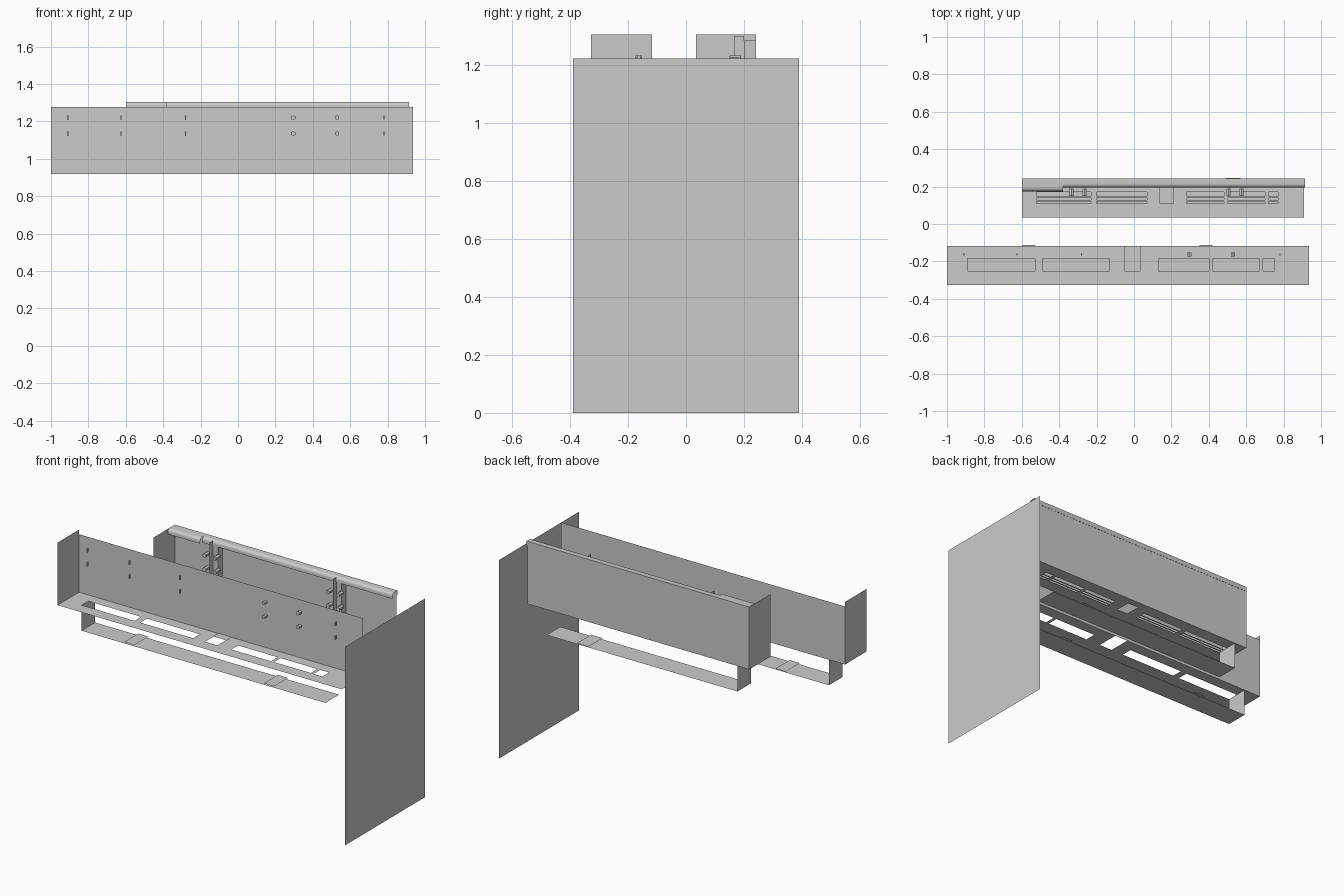
import bpy
import bmesh
import math
from mathutils import Matrix

cube = bpy.data.objects.get("Cube")
if cube:
    bpy.data.objects.remove(cube, do_unlink=True)


def finish(name, bm, smooth=False):
    bmesh.ops.remove_doubles(bm, verts=bm.verts, dist=0.0001)
    mesh = bpy.data.meshes.new(name)
    bm.to_mesh(mesh)
    bm.free()
    obj = bpy.data.objects.new(name, mesh)
    bpy.context.collection.objects.link(obj)
    if smooth:
        for poly in mesh.polygons:
            poly.use_smooth = True
    return obj


def quad(bm, *corners):
    bm.faces.new([bm.verts.new(c) for c in corners])


def wall_x(bm, x, y0, y1, z0, z1):
    quad(bm, (x, y0, z0), (x, y1, z0), (x, y1, z1), (x, y0, z1))


def wall_y(bm, y, x0, x1, z0, z1):
    quad(bm, (x0, y, z0), (x1, y, z0), (x1, y, z1), (x0, y, z1))


def floor(bm, z, x0, x1, y0, y1, holes=()):
    """Flat sheet split at the hole edges, leaving the holes open."""
    xs = sorted({x0, x1, *(v for h in holes for v in h[:2])})
    ys = sorted({y0, y1, *(v for h in holes for v in h[2:])})
    for xa, xb in zip(xs, xs[1:]):
        for ya, yb in zip(ys, ys[1:]):
            cx, cy = (xa + xb) / 2, (ya + yb) / 2
            if not any(h[0] < cx < h[1] and h[2] < cy < h[3] for h in holes):
                quad(bm, (xa, ya, z), (xb, ya, z), (xb, yb, z), (xa, yb, z))


def box(bm, x0, x1, y0, y1, z0, z1):
    mat = Matrix.Translation(((x0 + x1) / 2, (y0 + y1) / 2, (z0 + z1) / 2))
    mat = mat @ Matrix.Diagonal((x1 - x0, y1 - y0, z1 - z0, 1))
    bmesh.ops.create_cube(bm, size=1, matrix=mat)


def bolt(bm, x, y, z, radius, depth):
    mat = Matrix.Translation((x, y, z)) @ Matrix.Rotation(math.pi / 2, 4, 'X')
    bmesh.ops.create_cone(bm, cap_ends=True, segments=6, radius1=radius,
                          radius2=radius, depth=depth, matrix=mat)


SHELF_Z, WALL_TOP, TOP, STRIP_Z = 0.92, 1.277, 1.305, 0.763


def channel(name, x0, x1, y0, y1, holes):
    """Shelf with a tall back wall and a left-hand end plate."""
    bm = bmesh.new()
    floor(bm, SHELF_Z, x0, x1, y0, y1, holes)
    wall_y(bm, y1, x0, x1, SHELF_Z, WALL_TOP)
    wall_x(bm, x0, y0, y1, SHELF_Z, TOP)
    finish(name, bm)


def lower_strip(name, x0, x1, y0, y1, tabs):
    """Narrow strip hung under the shelf by one end plate, with raised tabs."""
    bm = bmesh.new()
    floor(bm, STRIP_Z, x0, x1, y0, y1)
    wall_x(bm, x0, y0, y1, STRIP_Z, SHELF_Z)
    for a, b in tabs:
        floor(bm, STRIP_Z + 0.008, a, b, y0, y1 + 0.005)
    finish(name, bm)


# Side panel
bm = bmesh.new()
wall_x(bm, 1.0, -0.39, 0.39, 0, 1.222)
finish("side_panel", bm)

# Front channel and its strip
spans = [(-0.89, -0.53), (-0.49, -0.13), (0.13, 0.40), (0.42, 0.67), (0.69, 0.75)]
front_holes = [(a, b, -0.25, -0.185) for a, b in spans]
front_holes.append((-0.05, 0.035, -0.25, -0.118))
channel("front_channel", -1.0, 0.935, -0.327, -0.118, front_holes)
lower_strip("front_lower_strip", -0.89, 0.77, -0.25, -0.118,
            [(-0.60, -0.53), (0.35, 0.42)])

# Rear channel and its strip
spans = [(-0.52, -0.23), (-0.20, 0.07), (0.28, 0.48), (0.50, 0.70), (0.72, 0.77)]
rear_holes = [(a, b, 0.11, 0.17) for a, b in spans]
rear_holes.append((0.14, 0.21, 0.11, 0.20))
channel("rear_channel", -0.60, 0.91, 0.035, 0.242, rear_holes)
lower_strip("rear_lower_strip", -0.52, 0.78, 0.11, 0.242, [(0.49, 0.57)])

# Slats crossing the rear openings
bm = bmesh.new()
for a, b in spans:
    for y in (0.12, 0.14):
        floor(bm, SHELF_Z, a, b, y, y + 0.008)
finish("rear_shelf_slats", bm)


def rail(name, x0, x1, front, drop):
    """Rounded sheet capping the rear wall."""
    back, r = 0.243, 0.02
    profile = [(back, WALL_TOP), (back, TOP)]
    for i in range(7):
        a = math.radians(15 * i)
        profile.append((front + r - r * math.sin(a), TOP - r + r * math.cos(a)))
    profile.append((front, drop))
    bm = bmesh.new()
    for p, q in zip(profile, profile[1:]):
        quad(bm, (x0, *p), (x1, *p), (x1, *q), (x0, *q))
    return finish(name, bm, True)


# Top rail, deeper at its left end
for obj in (rail("top_rail", -0.38, 0.915, 0.195, 1.272),
            rail("top_rail_end", -0.60, -0.38, 0.175, 1.272)):
    bpy.ops.object.select_all(action='DESELECT')
    obj.select_set(True)
    bpy.context.view_layer.objects.active = obj
    bpy.ops.object.shade_smooth_by_angle(angle=math.radians(35))

# Fasteners in front of the front wall
bm = bmesh.new()
for z in (1.22, 1.135):
    for x in (0.295, 0.53):
        bolt(bm, x, -0.163, z, 0.013, 0.022)
    for x in (-0.91, -0.625, -0.28, 0.78):
        box(bm, x - 0.003, x + 0.003, -0.169, -0.157, z - 0.012, z + 0.012)
finish("front_wall_fasteners", bm)

# Upright brackets against the rear wall, with bolts
for side, x in (("left_end", -0.30), ("right_end", 0.54)):
    bm = bmesh.new()
    wall_y(bm, 0.20, x - 0.025, x + 0.025, SHELF_Z, 1.285)
    for sx in (-0.025, 0.025):
        wall_x(bm, x + sx, 0.20, 0.242, SHELF_Z, 1.285)
    wall_x(bm, x - 0.01, 0.165, 0.20, 1.06, 1.30)
    finish(side + "_bracket", bm)
    bm = bmesh.new()
    for z in (1.22, 1.135, 1.05):
        for sx in (-0.035, 0.035):
            bolt(bm, x + sx, 0.17, z, 0.013, 0.04)
    finish(side + "_bracket_bolts", bm)

# Small tabbed plate on the rear wall
bm = bmesh.new()
wall_y(bm, 0.236, -0.15, 0.09, 1.12, 1.215)
for x in (-0.10, 0.05):
    wall_y(bm, 0.236, x - 0.015, x + 0.015, 1.215, 1.235)
finish("rear_wall_plate", bm)
